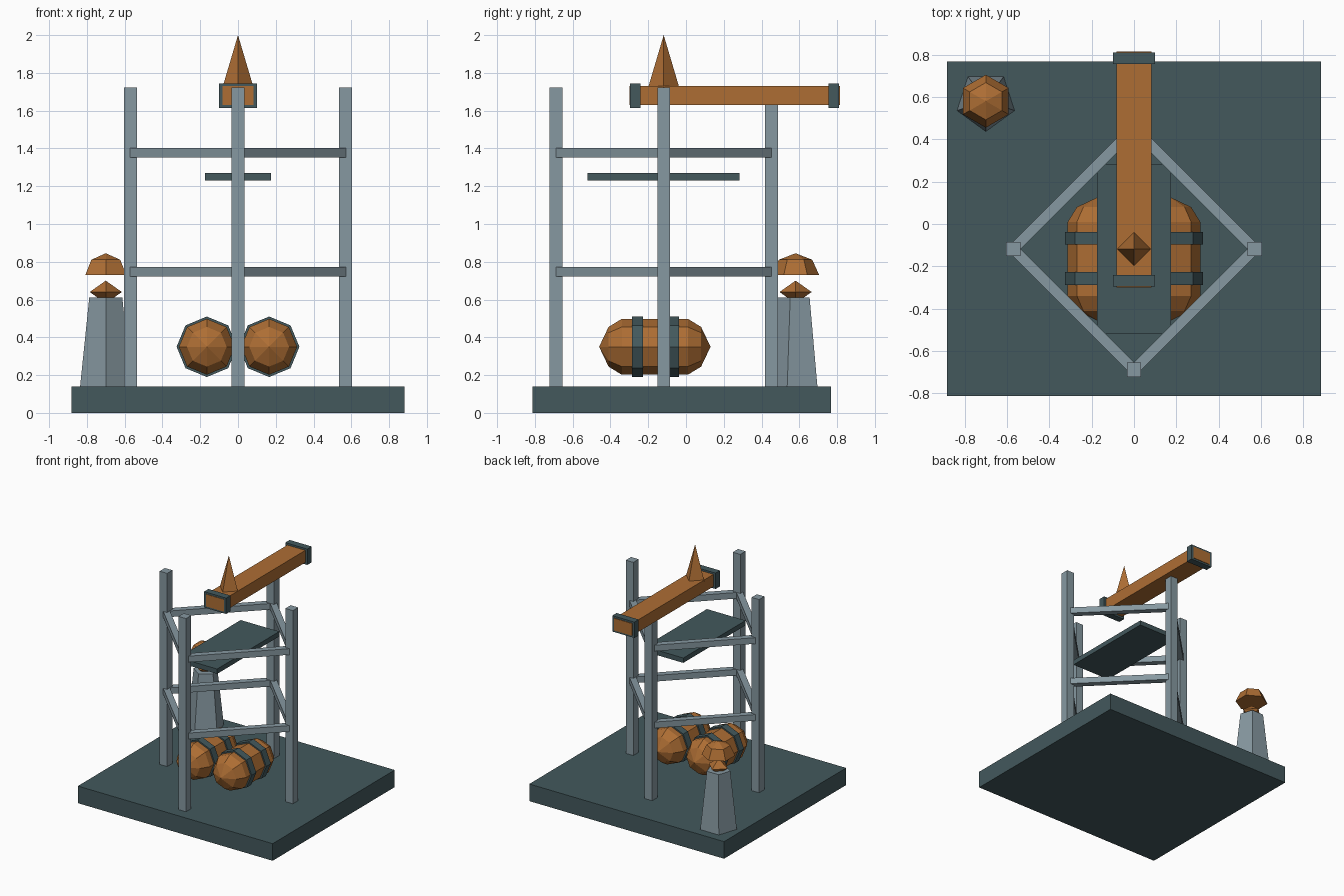
import bpy, bmesh, math
from mathutils import Matrix

if "Cube" in bpy.data.objects:
    bpy.data.objects.remove(bpy.data.objects["Cube"])


def material(name, color):
    m = bpy.data.materials.new(name)
    m.diffuse_color = (*color, 1)
    m.use_nodes = True
    m.node_tree.nodes["Principled BSDF"].inputs["Base Color"].default_value = m.diffuse_color
    return m


slate = material("dark_slate", (0.056, 0.099, 0.108))
wood = material("orange_wood", (0.42, 0.155, 0.034))
stone = material("grey_stone", (0.24, 0.315, 0.355))


def finish(name, bm, mat):
    bmesh.ops.recalc_face_normals(bm, faces=bm.faces)
    mesh = bpy.data.meshes.new(name)
    bm.to_mesh(mesh)
    bm.free()
    mesh.materials.append(mat)
    obj = bpy.data.objects.new(name, mesh)
    bpy.context.collection.objects.link(obj)
    return obj


def box(name, center, size, mat, turn=0):
    bm = bmesh.new()
    bmesh.ops.create_cube(bm, size=1)
    bm.transform(Matrix.Translation(center) @ Matrix.Rotation(turn, 4, 'Z')
                 @ Matrix.Diagonal((*size, 1)))
    return finish(name, bm, mat)


def lathe(name, profile, sides, start, center, mat, along_y=False):
    """Faceted solid from (radius, height) points; radius 0 makes a tip."""
    bm = bmesh.new()
    rings = []
    for r, h in profile:
        n = sides if r > 0 else 1
        rings.append([bm.verts.new((r * math.cos(start + math.tau * i / sides),
                                    r * math.sin(start + math.tau * i / sides), h))
                      for i in range(n)])
    for a, b in zip(rings, rings[1:]):
        for i in range(sides):
            j = (i + 1) % sides
            quad = [a[i % len(a)], a[j % len(a)], b[j % len(b)], b[i % len(b)]]
            bm.faces.new(list(dict.fromkeys(quad)))
    for ring in (rings[0], rings[-1]):
        if len(ring) > 1:
            bm.faces.new(ring)
    turn = Matrix.Rotation(-math.pi / 2, 4, 'X') if along_y else Matrix()
    bm.transform(Matrix.Translation(center) @ turn)
    return finish(name, bm, mat)


# Base slab
box("base", (0, -0.022, 0.07), (1.765, 1.58, 0.14), slate)

# Four posts in a diamond, joined by two levels of rails
CY, R = -0.118, 0.57
for k in range(4):
    a = k * math.pi / 2
    box("post", (R * math.cos(a), CY + R * math.sin(a), 0.93), (0.068, 0.068, 1.585), stone)
    b = a + math.pi / 4
    d = R * math.cos(math.pi / 4)
    for z in (0.747, 1.377):
        box("rail", (d * math.cos(b), CY + d * math.sin(b), z),
            (0.05, 0.77, 0.05), stone, b)

# Hanging platform
box("platform", (0, -0.118, 1.25), (0.35, 0.805, 0.04), slate)

# Top beam with end collars and a spike
box("beam", (0, 0.258, 1.68), (0.163, 1.115, 0.1), wood)
for y in (-0.268, 0.783):
    box("beam_collar", (0, y, 1.68), (0.2, 0.056, 0.13), slate)
lathe("spike", [(0.083, 1.72), (0, 2.0)], 4, 0, (0, CY, 0), wood)

# Two banded barrels lying along y
half = [(0, -0.295), (0.105, -0.245), (0.148, -0.175)]
barrel = half + [(r, -h) for r, h in reversed(half)]
for x in (-0.165, 0.165):
    lathe("barrel", barrel, 8, 0, (x, -0.165, 0.35), wood, True)
    for y in (-0.257, -0.068):
        lathe("barrel_band", [(0.16, -0.03), (0.16, 0.03)], 8, 0, (x, y, 0.35), slate, True)

# Pedestal with gem and domed cap
P = (-0.7, 0.58, 0)
lathe("pedestal", [(0.143, 0.14), (0.092, 0.61)], 5, -math.pi / 2, P, stone)
lathe("gem", [(0, 0.58), (0.085, 0.64), (0, 0.7)], 4, 0, P, wood)
lathe("domed_cap", [(0.125, 0.73), (0.088, 0.811), (0, 0.845)], 6, math.pi / 2, P, wood)
